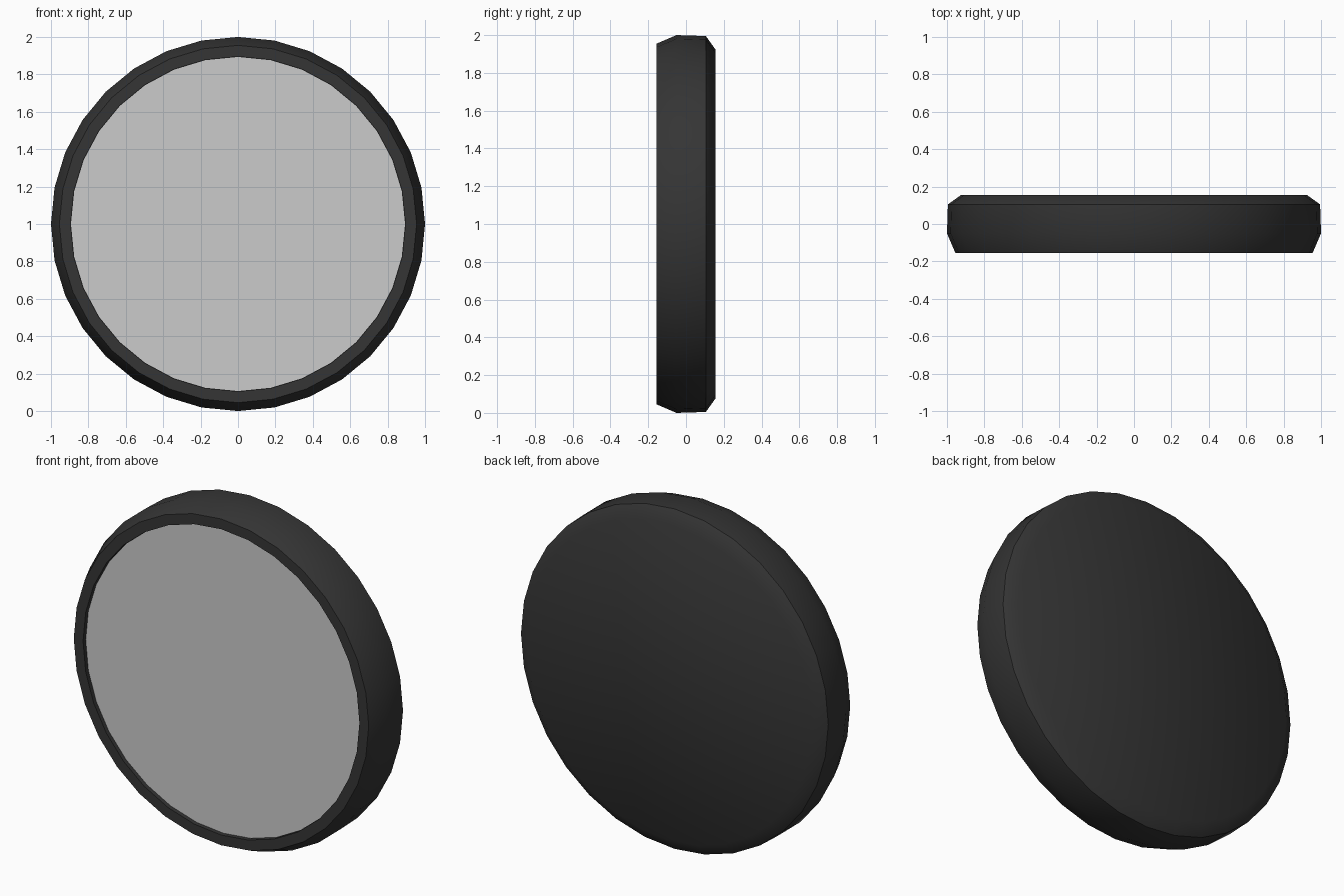
import bpy, bmesh, math

if "Cube" in bpy.data.objects:
    bpy.data.objects.remove(bpy.data.objects["Cube"])

SIDES = 32
CENTRE_Z = 1.0


def material(name, color):
    m = bpy.data.materials.new(name)
    m.diffuse_color = color
    m.use_nodes = True
    m.node_tree.nodes["Principled BSDF"].inputs["Base Color"].default_value = m.diffuse_color
    return m


def lathe(name, profile, mat, cap_last=True):
    """Revolve (radius, y) points around the y axis; cap the last ring."""
    bm = bmesh.new()
    rings = []
    for r, y in profile:
        rings.append([bm.verts.new((r * math.sin(2 * math.pi * i / SIDES), y,
                                    CENTRE_Z + r * math.cos(2 * math.pi * i / SIDES)))
                      for i in range(SIDES)])
    for a, b in zip(rings, rings[1:]):
        for i in range(SIDES):
            j = (i + 1) % SIDES
            bm.faces.new((a[i], a[j], b[j], b[i]))
    bm.faces.new(rings[0])
    if cap_last:
        bm.faces.new(rings[-1])
    bmesh.ops.recalc_face_normals(bm, faces=bm.faces)
    mesh = bpy.data.meshes.new(name)
    bm.to_mesh(mesh)
    bm.free()
    ob = bpy.data.objects.new(name, mesh)
    bpy.context.collection.objects.link(ob)
    mesh.materials.append(mat)
    bpy.ops.object.select_all(action='DESELECT')
    ob.select_set(True)
    bpy.context.view_layer.objects.active = ob
    bpy.ops.object.shade_smooth_by_angle(angle=math.radians(40))
    return ob


# Dark housing: closed back, bevelled rim, front lip and shallow recess
lathe("housing", [(0.925, 0.155), (0.995, 0.105), (1.0, -0.05),
                  (0.955, -0.155), (0.895, -0.155), (0.895, -0.128)],
      material("dark_plastic", (0.035, 0.035, 0.035, 1)))

# Mirror glass sitting just inside the lip
lathe("mirror_glass", [(0.893, -0.129), (0.893, -0.133)],
      material("mirror", (0.6, 0.63, 0.62, 1)))
